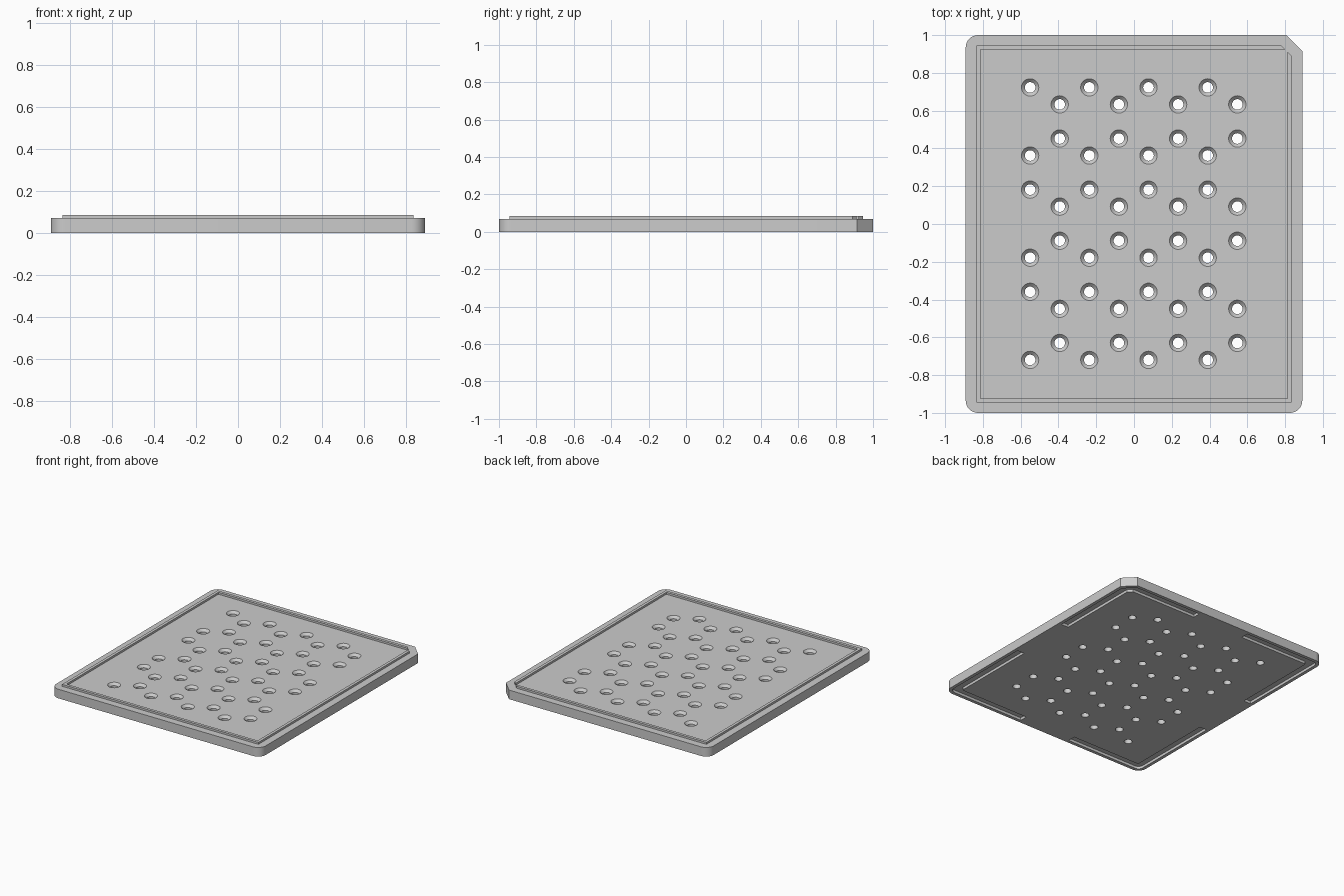
import bpy, bmesh, math

if "Cube" in bpy.data.objects:
    bpy.data.objects.remove(bpy.data.objects["Cube"])

W, L = 0.891, 1.0            # half width, half length
TOP, RIDGE = 0.07, 0.085
GROOVE = 0.02                # depth of the stacking groove underneath

grey = bpy.data.materials.new("light_grey")
grey.use_nodes = True
colour = (0.6, 0.6, 0.6, 1)
grey.diffuse_color = colour
grey.node_tree.nodes["Principled BSDF"].inputs["Base Color"].default_value = colour


def finish(name, bm):
    bmesh.ops.recalc_face_normals(bm, faces=bm.faces)
    mesh = bpy.data.meshes.new(name)
    bm.to_mesh(mesh)
    bm.free()
    mesh.materials.append(grey)
    obj = bpy.data.objects.new(name, mesh)
    bpy.context.collection.objects.link(obj)
    return obj


def prism(name, outline, z0, z1):
    bm = bmesh.new()
    face = bm.faces.new([bm.verts.new((x, y, z0)) for x, y in outline])
    out = bmesh.ops.extrude_face_region(bm, geom=[face])
    verts = [v for v in out["geom"] if isinstance(v, bmesh.types.BMVert)]
    bmesh.ops.translate(bm, verts=verts, vec=(0, 0, z1 - z0))
    return finish(name, bm)


def plate_outline(inset, r, cut):
    """Rectangle with three rounded corners and one clipped corner."""
    w, l = W - inset, L - inset
    pts = [(w - cut, l)]
    for sx, sy, start in ((-1, 1, 90), (-1, -1, 180), (1, -1, 270)):
        for i in range(9):
            a = math.radians(start + i * 90 / 8)
            pts.append((sx * (w - r) + r * math.cos(a), sy * (l - r) + r * math.sin(a)))
    return pts + [(w, l - cut)]


def rectangle(w, l):
    return [(-w, -l), (w, -l), (w, l), (-w, l)]


def subtract(obj, cutter):
    cutter.hide_render = True
    mod = obj.modifiers.new("cut", "BOOLEAN")
    mod.operation, mod.solver, mod.object = "DIFFERENCE", "EXACT", cutter
    bpy.context.view_layer.objects.active = obj
    bpy.ops.object.modifier_apply(modifier=mod.name)
    bpy.data.objects.remove(cutter)


# Solid plate
plate = prism("plate", plate_outline(0, 0.065, 0.085), 0, TOP)

# Perimeter groove underneath, bridged at the middle of each side
groove = prism("groove_cutter", plate_outline(0.025, 0.04, 0.075), -0.02, GROOVE)
subtract(groove, prism("groove_core", plate_outline(0.085, 0.01, 0.03), -0.1, 0.1))
subtract(groove, prism("long_bridge", rectangle(0.22, 2), -0.1, 0.1))
subtract(groove, prism("cross_bridge", rectangle(2, 0.24), -0.1, 0.1))
subtract(plate, groove)


# Staggered countersunk holes: zigzag rows, flipped from one to the next
def hole_cutter(name, r0, r1, z0, z1):
    bm = bmesh.new()
    for row in range(6):
        for col in range(8):
            side = 1 if (row + col) % 2 == 0 else -1
            x = -0.55 + col * 0.1567
            y = 0.678 - row * 0.2705 + side * 0.045
            cone = bmesh.ops.create_cone(bm, cap_ends=True, segments=32,
                                         radius1=r0, radius2=r1, depth=z1 - z0)
            bmesh.ops.translate(bm, verts=cone["verts"], vec=(x, y, (z0 + z1) / 2))
    return finish(name, bm)


R, SINK, PAD = 0.028, 0.018, 0.01
subtract(plate, hole_cutter("bore_cutter", R, R, -PAD, TOP + PAD))
subtract(plate, hole_cutter("countersink_cutter", R, R + SINK + PAD,
                            TOP - SINK, TOP + PAD))

# Raised stacking ridge, open at the clipped corner
ox, oy, t, d = 0.835, 0.945, 0.022, 1.725
ix, iy = ox - t, oy - t
prism("stacking_ridge",
      [(d - oy, oy), (-ox, oy), (-ox, -oy), (ox, -oy), (ox, d - ox),
       (ix, d - ix), (ix, -iy), (-ix, -iy), (-ix, iy), (d - iy, iy)],
      TOP, RIDGE)

# Smooth the rounded corners and hole walls only
bpy.ops.object.select_all(action="DESELECT")
plate.select_set(True)
bpy.context.view_layer.objects.active = plate
bpy.ops.object.shade_smooth_by_angle(angle=math.radians(25))
